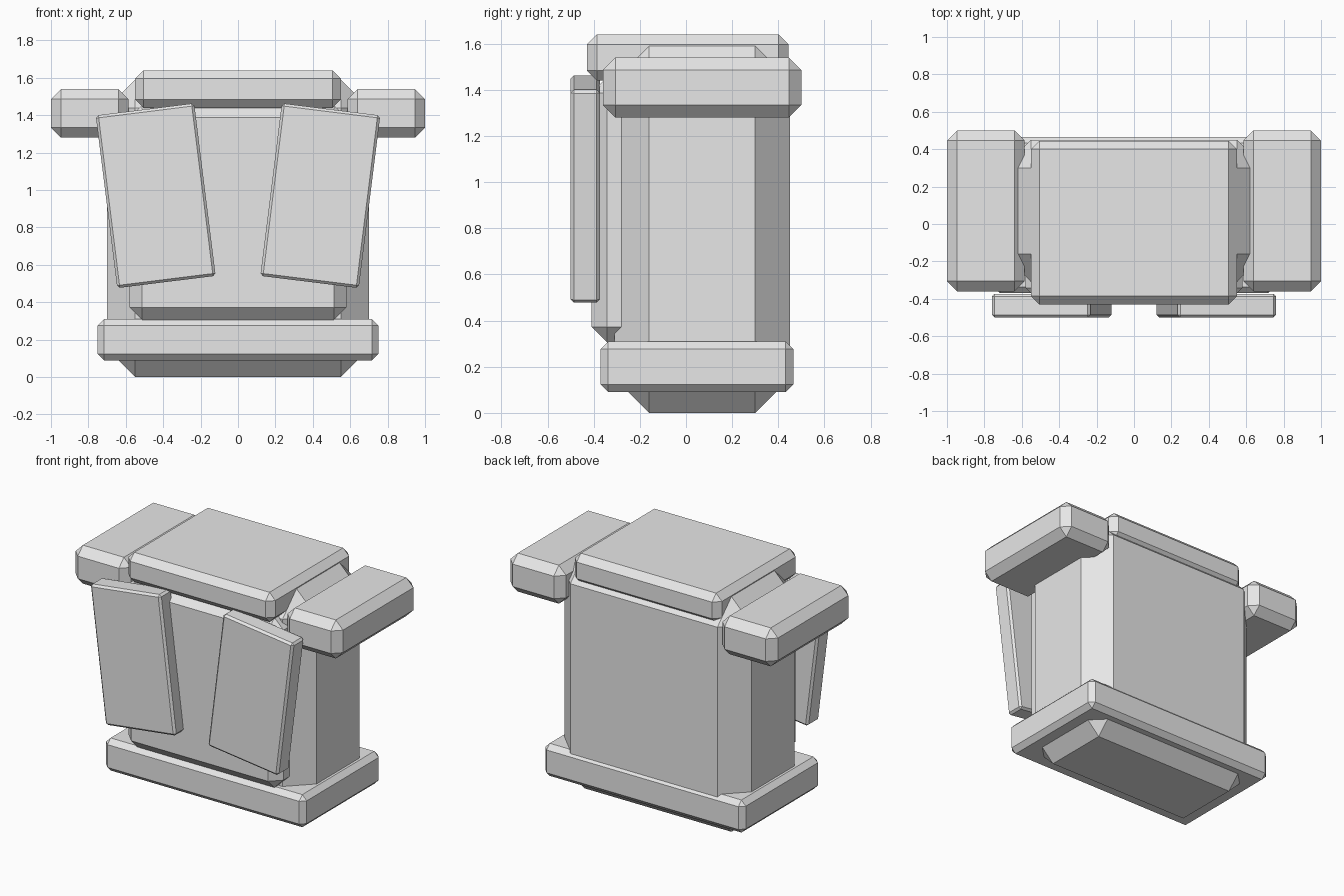
import bpy
import math

cube = bpy.data.objects.get("Cube")
if cube:
    bpy.data.objects.remove(cube, do_unlink=True)

grey = bpy.data.materials.new("light_grey")
grey.use_nodes = True
colour = (0.8, 0.8, 0.8, 1)
grey.diffuse_color = colour
grey.node_tree.nodes["Principled BSDF"].inputs["Base Color"].default_value = colour


def block(name, x, y, z, chamfer, tilt=0):
    """Chamfered box spanning the given (min, max) ranges, tilted about y."""
    spans = (x, y, z)
    bpy.ops.mesh.primitive_cube_add(size=1, location=[sum(s) / 2 for s in spans])
    ob = bpy.context.object
    ob.name = ob.data.name = name
    size = [s[1] - s[0] for s in spans]
    for v in ob.data.vertices:
        v.co = [c * d for c, d in zip(v.co, size)]
    ob.rotation_euler.y = tilt
    bevel = ob.modifiers.new("chamfer", 'BEVEL')
    bevel.width = chamfer
    bevel.segments = 1
    bevel.limit_method = 'NONE'
    ob.data.materials.append(grey)
    return ob


# Torso, waist band, chest and collar
block("torso", (-0.70, 0.70), (-0.31, 0.45), (0, 1.59), 0.15)
block("waist_band", (-0.75, 0.75), (-0.37, 0.465), (0.09, 0.31), 0.033)
block("chest_panel", (-0.58, 0.58), (-0.41, -0.10), (0.305, 1.455), 0.068)
block("collar_slab", (-0.55, 0.55), (-0.43, 0.445), (1.44, 1.64), 0.044)

# Shoulder pads and tilted front flaps on both sides
for side, s in (("left", 1), ("right", -1)):
    pad_x = sorted((s * 0.585, s * 1.0))
    block(side + "_shoulder_pad", pad_x, (-0.36, 0.50), (1.28, 1.54), 0.054)
    flap_x = sorted((s * 0.175, s * 0.705))
    block(side + "_front_flap", flap_x, (-0.50, -0.373), (0.505, 1.435),
          0.014, s * math.radians(7.1))
